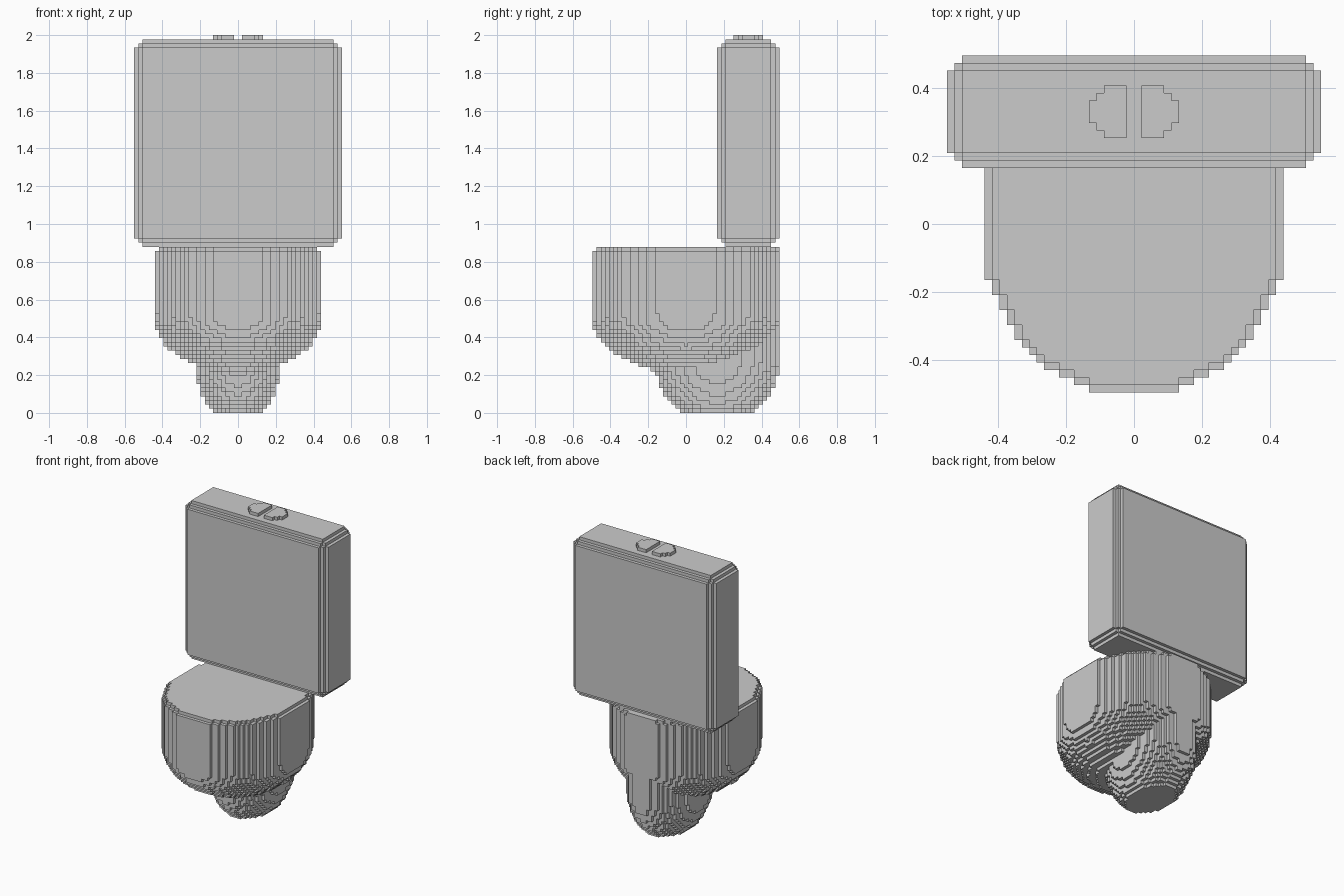
import bpy
import bmesh
from itertools import product
from mathutils import Vector

if "Cube" in bpy.data.objects:
    bpy.data.objects.remove(bpy.data.objects["Cube"])

# Everything is made of small cubes; x is counted from the centre, y from the front, z from the floor
CELL = 2 / 91
DEPTH = 45


def over(v, low, high):
    """Number of cells by which cell v lies outside low..high."""
    return max(low - v, v - (high - 1), 0)


def cells(rx, ry, rz, inside):
    return {c for c in product(range(*rx), range(*ry), range(*rz)) if inside(*c)}


def dome(x, y, z, y_mid, a, b, z_mid, drop):
    """Upright elliptic cylinder with a half-ellipsoid underneath."""
    dz = min(z + 0.5 - z_mid, 0) / drop
    return ((x + 0.5) / a) ** 2 + ((y + 0.5 - y_mid) / b) ** 2 + dz ** 2 <= 1


def in_bowl(x, y, z):
    shape = lambda i, j: dome(i, j, z, 22.5, 20.48, 23, 24, 14.45)
    if z < 39:
        return shape(x, y)
    # one-cell chamfer round the rim, not at the back
    return shape(x, y) and shape(x - 1, y) and shape(x + 1, y) and shape(x, y - 1)


def in_pedestal(x, y, z):
    return dome(x, y, z, 30, 10.45, 15.3, 14.2, 17)


def in_tank(x, y, z):
    # chamfered box
    return over(x, -23, 23) + over(y, 32, 43) + over(z, 42, 88) <= 2


def button(side):
    out = set()
    for i in range(1, 6):
        inset = max(i - 3, 0)
        for y in range(34 + inset, 41 - inset):
            out.add((i if side > 0 else -1 - i, y, 90))
    return out


bowl = cells((-21, 21), (0, DEPTH), (8, 40), in_bowl)
parts = {
    "bowl": bowl,
    "pedestal": cells((-11, 11), (14, DEPTH), (0, 30), in_pedestal) - bowl,
    "tank": cells((-25, 25), (30, DEPTH), (40, 90), in_tank),
    "flush_button_left": button(-1),
    "flush_button_right": button(1),
}
solid = set().union(*parts.values())


def build(name, block):
    """Skin the outside of a set of cells with square faces."""
    bm = bmesh.new()
    verts = {}

    def vert(p):
        if p not in verts:
            verts[p] = bm.verts.new((p[0] * CELL, (p[1] - DEPTH / 2) * CELL, p[2] * CELL))
        return verts[p]

    for c in sorted(block):
        for axis, step in product(range(3), (0, 1)):
            near = list(c)
            near[axis] += 2 * step - 1
            if tuple(near) in solid:
                continue
            u, v = (axis + 1) % 3, (axis + 2) % 3
            quad = []
            for du, dv in ((0, 0), (1, 0), (1, 1), (0, 1)):
                p = list(c)
                p[axis] += step
                p[u] += du
                p[v] += dv
                quad.append(vert(tuple(p)))
            bm.faces.new(quad if step else quad[::-1])
    mesh = bpy.data.meshes.new(name)
    bm.to_mesh(mesh)
    bm.free()
    bpy.context.collection.objects.link(bpy.data.objects.new(name, mesh))


for part_name, part_cells in parts.items():
    build(part_name, part_cells)
